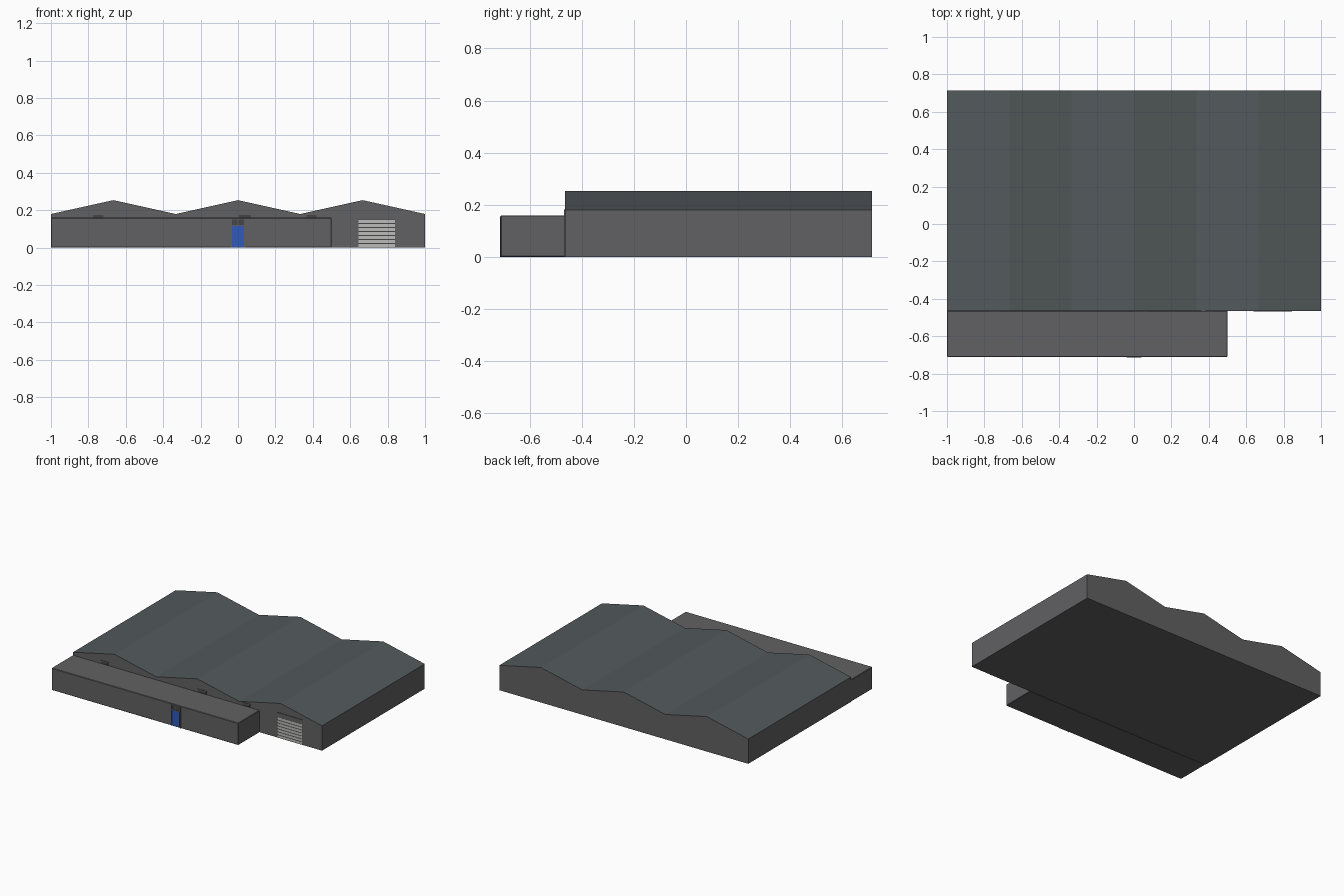
import bpy, bmesh

if "Cube" in bpy.data.objects:
    bpy.data.objects.remove(bpy.data.objects["Cube"])

FRONT, HALL_FRONT, BACK = -0.714, -0.464, 0.714
EAVE, RIDGE = 0.18, 0.254


def material(name, rgb):
    m = bpy.data.materials.new(name)
    m.diffuse_color = (*rgb, 1)
    m.use_nodes = True
    m.node_tree.nodes["Principled BSDF"].inputs["Base Color"].default_value = m.diffuse_color
    return m


wall = material("dark_grey_wall", (0.12, 0.12, 0.125))
roof = material("slate_roof", (0.085, 0.1, 0.105))
blue = material("blue_door", (0.03, 0.1, 0.5))
slat = material("light_slat", (0.5, 0.5, 0.49))
trim = material("dark_trim", (0.06, 0.06, 0.06))


def finish(bm, name, mats):
    bmesh.ops.recalc_face_normals(bm, faces=bm.faces)
    me = bpy.data.meshes.new(name)
    bm.to_mesh(me)
    bm.free()
    ob = bpy.data.objects.new(name, me)
    bpy.context.collection.objects.link(ob)
    for m in mats:
        me.materials.append(m)
    return ob


def box(name, x0, x1, y0, y1, z0, z1, mat):
    bm = bmesh.new()
    bmesh.ops.create_cube(bm, size=1)
    for v in bm.verts:
        v.co.x = x1 if v.co.x > 0 else x0
        v.co.y = y1 if v.co.y > 0 else y0
        v.co.z = z1 if v.co.z > 0 else z0
    return finish(bm, name, [mat])


# Main hall: three-gable profile extruded front to back
profile = [(-1, 0), (1, 0)] + [
    (1 - i / 3, RIDGE if i % 2 else EAVE) for i in range(7)]
bm = bmesh.new()
face = bm.faces.new([bm.verts.new((x, HALL_FRONT, z)) for x, z in profile])
ext = bmesh.ops.extrude_face_region(bm, geom=[face], use_keep_orig=True)
for v in ext["geom"]:
    if isinstance(v, bmesh.types.BMVert):
        v.co.y = BACK
bmesh.ops.recalc_face_normals(bm, faces=bm.faces)
for f in bm.faces:
    f.material_index = 1 if f.normal.z > 0.5 else 0
finish(bm, "main_hall", [wall, roof])

# Flat-roofed front annex with a small softened edge
annex = box("front_annex", -1, 0.5, FRONT + 0.003, HALL_FRONT, 0, 0.16, wall)
bev = annex.modifiers.new("edge", "BEVEL")
bev.width, bev.segments = 0.003, 1

# Entrance: frame posts, head, mullion, glazing and blue door
f0, f1 = FRONT, FRONT + 0.006
for side, x in (("left", -0.04), ("right", 0.033)):
    box(f"door_frame_{side}", x, x + 0.007, f0, f1, 0, 0.155, wall)
box("door_frame_head", -0.04, 0.04, f0, f1, 0.15, 0.155, wall)
box("door_transom", -0.033, 0.033, f0, f1, 0.115, 0.12, wall)
box("transom_mullion", -0.002, 0.002, f0, f1, 0.12, 0.15, wall)
box("transom_panel", -0.033, 0.033, f0 + 0.002, f1, 0.12, 0.15, trim)
box("entrance_door", -0.031, 0.031, f0 + 0.001, f1, 0.002, 0.115, blue)

# Roller shutter: frame, housing and slats
h0, h1 = HALL_FRONT - 0.004, HALL_FRONT + 0.004
box("shutter_backing", 0.645, 0.84, h0 + 0.003, h1, 0, 0.15, trim)
box("shutter_housing", 0.64, 0.845, h0, h1, 0.15, 0.183, wall)
for side, x in (("left", 0.64), ("right", 0.84)):
    box(f"shutter_rail_{side}", x, x + 0.005, h0, h1, 0, 0.15, wall)
n, pitch = 7, 0.15 / 7
for i in range(n):
    z = i * pitch
    box(f"shutter_slat_{i + 1}", 0.645, 0.84, h0 + 0.001, h1,
        z + 0.003, z + pitch - 0.001, slat)

# Small frames on the hall wall that show above the annex roof
for i, (x0, x1) in enumerate(((-0.78, -0.715), (0.0, 0.075), (0.36, 0.425))):
    box(f"wall_opening_head_{i + 1}", x0, x1, h0, h1, 0.175, 0.183, wall)
    box(f"wall_opening_panel_{i + 1}", x0 + 0.005, x1 - 0.005,
        h0 + 0.002, h1, 0.155, 0.175, trim)
